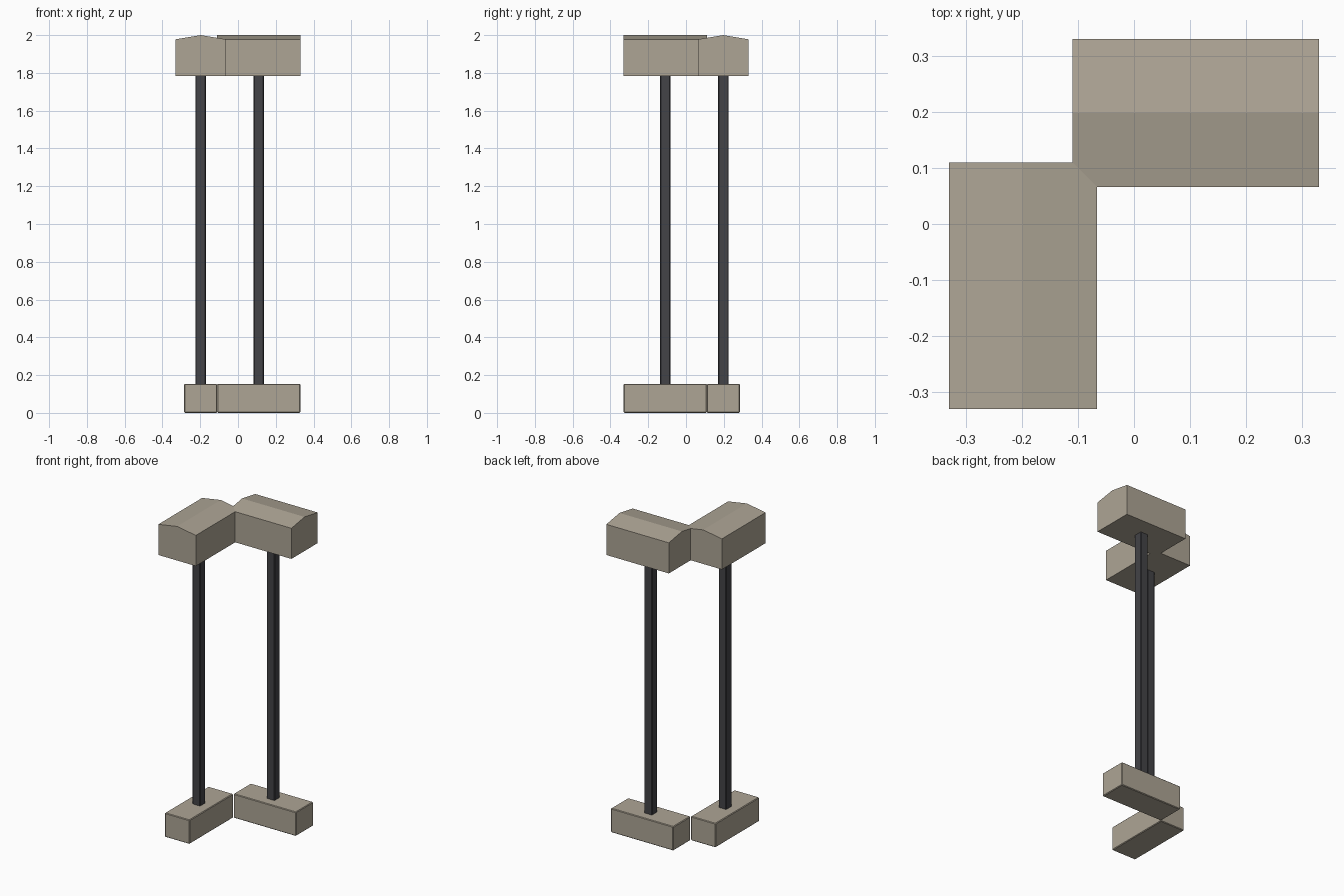
import bpy, bmesh

if "Cube" in bpy.data.objects:
    bpy.data.objects.remove(bpy.data.objects["Cube"])


def material(name, rgb):
    m = bpy.data.materials.new(name)
    m.diffuse_color = (*rgb, 1.0)
    m.use_nodes = True
    m.node_tree.nodes["Principled BSDF"].inputs["Base Color"].default_value = m.diffuse_color
    return m


STONE = material("tan_stone", (0.42, 0.375, 0.30))
METAL = material("dark_metal", (0.056, 0.056, 0.063))


def finish(bm, name, mat):
    bmesh.ops.recalc_face_normals(bm, faces=bm.faces)
    me = bpy.data.meshes.new(name)
    bm.to_mesh(me)
    bm.free()
    me.materials.append(mat)
    ob = bpy.data.objects.new(name, me)
    bpy.context.collection.objects.link(ob)
    return ob


def box(name, lo, hi, mat, bevel):
    bm = bmesh.new()
    bmesh.ops.create_cube(bm, size=1.0)
    for v in bm.verts:
        for i in range(3):
            v.co[i] = lo[i] if v.co[i] < 0 else hi[i]
    bmesh.ops.bevel(bm, geom=bm.edges[:], offset=bevel, segments=1,
                    affect='EDGES')
    return finish(bm, name, mat)


def gable(name, mid, half, start, end, along_x):
    """Low gabled block extruded along x or y."""
    profile = [(mid - half, 1.783), (mid + half, 1.783),
               (mid + half, 1.978), (mid, 2.0), (mid - half, 1.978)]
    bm = bmesh.new()
    vs = [bm.verts.new((start, a, z) if along_x else (a, start, z))
          for a, z in profile]
    face = bm.faces.new(vs)
    ext = bmesh.ops.extrude_face_region(bm, geom=[face])
    d = end - start
    moved = [g for g in ext["geom"] if isinstance(g, bmesh.types.BMVert)]
    bmesh.ops.translate(bm, verts=moved, vec=(d, 0, 0) if along_x else (0, d, 0))
    return finish(bm, name, STONE)


# Two matching units: one runs along y at the left, one along x at the back
L0, L1 = -0.33, 0.11
for side, along_x in (("left", False), ("back", True)):
    mid = 0.198 if along_x else -0.198
    s, e = (-L1, -L0) if along_x else (L0, L1)
    c = (s + e) / 2

    def span(hw, a, b):
        # corner coordinates (across half width, along range)
        lo, hi = (a, mid - hw), (b, mid + hw)
        return (lo, hi) if along_x else (lo[::-1], hi[::-1])

    # base block
    lo, hi = span(0.087, s, e)
    box(side + "_base", (*lo, 0.0), (*hi, 0.153), STONE, 0.004)
    # post
    lo, hi = span(0.0275, c - 0.0275, c + 0.0275)
    box(side + "_post", (*lo, 0.14), (*hi, 1.79), METAL, 0.004)
    # gabled cap
    gable(side + "_cap", mid, 0.132, s, e, along_x)
